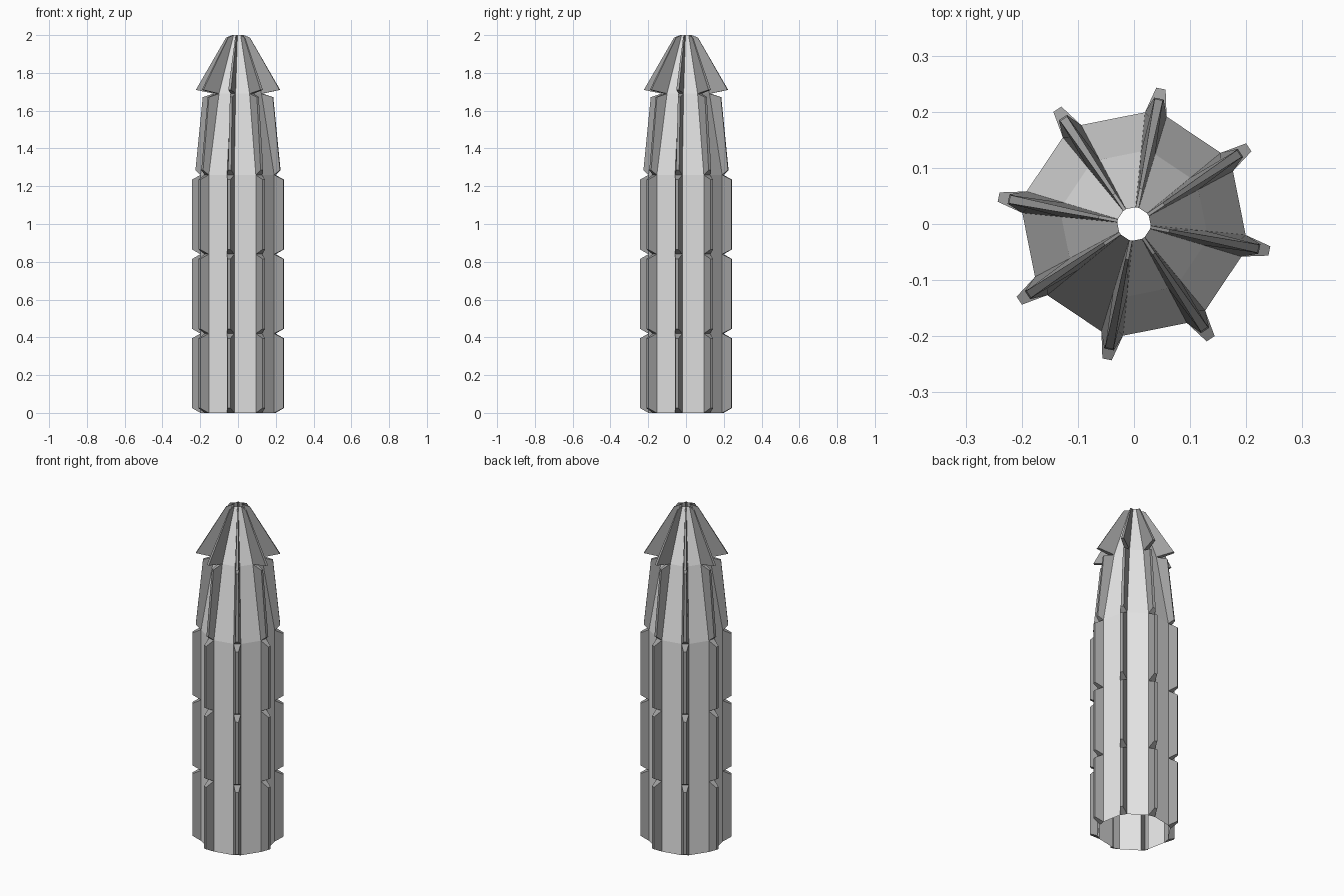
import bpy, bmesh
from math import sin, cos, radians
from mathutils import Vector

cube = bpy.data.objects.get("Cube")
if cube:
    bpy.data.objects.remove(cube, do_unlink=True)


def make_material(name, value):
    """Flat neutral grey of the given linear value."""
    mat = bpy.data.materials.new(name)
    mat.use_nodes = True
    color = (value, value, value, 1)
    mat.diffuse_color = color
    mat.node_tree.nodes["Principled BSDF"].inputs["Base Color"].default_value = color
    return mat


# Light wall panels, darker ribs
materials = [make_material("light_grey", 0.8), make_material("mid_grey", 0.35)]
WALL, RIB = 0, 1

SIDES = 8
FIRST = -11.25          # angle of the first rib
HALF = 5.625            # half the angle taken up by a rib base

# Shell profile (radius, height)
profile = [(0.2, 0), (0.2, 0.42), (0.2, 0.84), (0.2, 1.26), (0.13, 1.69), (0.03, 2)]

# Rib crest per segment: (radius, height, half width) at its lower and upper end
crests = [((0.246, z + 0.025, 0.0085), (0.246, z + 0.395, 0.0085)) for z in (0, 0.42, 0.84)]
crests += [((0.228, 1.285, 0.0085), (0.189, 1.672, 0.006)),
           ((0.226, 1.71, 0.0075), (0.064, 1.987, 0.003))]


def rib_point(angle, radius, z, offset):
    """Point at a radius along the rib direction, shifted sideways."""
    a = radians(angle)
    return Vector((radius * cos(a) - offset * sin(a), radius * sin(a) + offset * cos(a), z))


bm = bmesh.new()


def add_face(verts, material):
    bm.faces.new(verts).material_index = material


# Rings of the tube: two vertices at each rib base
rings = []
for radius, z in profile:
    ring = []
    for i in range(SIDES):
        for side in (-HALF, HALF):
            ring.append(bm.verts.new(rib_point(FIRST + 45 * i + side, radius, z, 0)))
    rings.append(ring)

for low, high, (bottom, top) in zip(rings, rings[1:], crests):
    for i in range(SIDES):
        a, b, c = 2 * i, 2 * i + 1, (2 * i + 2) % (2 * SIDES)
        # Wide wall panel between two ribs
        add_face((low[b], low[c], high[c], high[b]), WALL)
        # Hollow rib with sloped sides and ends
        base = (low[a], low[b], high[b], high[a])
        angle = FIRST + 45 * i
        crest = [bm.verts.new(rib_point(angle, r, z, s * w))
                 for (r, z, w), s in ((bottom, -1), (bottom, 1), (top, 1), (top, -1))]
        add_face(crest, RIB)
        for k in range(4):
            n = (k + 1) % 4
            add_face((base[k], base[n], crest[n], crest[k]), RIB)

mesh = bpy.data.meshes.new("ribbed_shell")
bm.to_mesh(mesh)
bm.free()
for mat in materials:
    mesh.materials.append(mat)
shell = bpy.data.objects.new("ribbed_shell", mesh)
bpy.context.collection.objects.link(shell)
